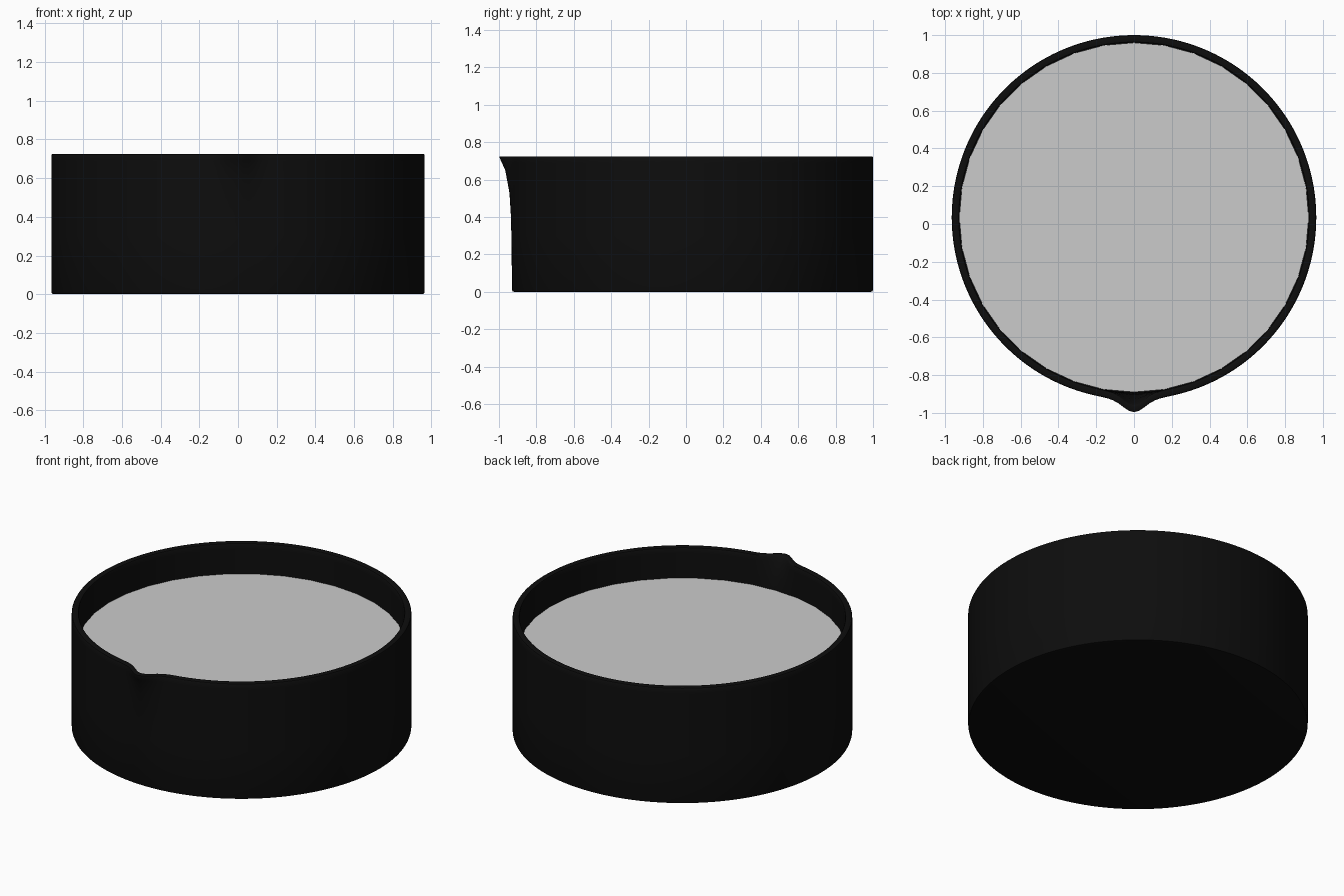
import bpy, bmesh, math

if "Cube" in bpy.data.objects:
    bpy.data.objects.remove(bpy.data.objects["Cube"])

SEG, CY = 216, 0.035          # ring resolution, bowl centre on y
H, R_OUT, R_IN = 0.725, 0.965, 0.925


def spout(x, z):
    """Outward push of the pouring lip, fading sideways and downwards."""
    keys = [(0, 0), (0.3, 0.05), (0.42, 0.1), (0.53, 0.2), (0.65, 0.52), (H, 1)]
    for (z0, f0), (z1, f1) in zip(keys, keys[1:]):
        if z <= z1:
            f = f0 + (f1 - f0) * (z - z0) / (z1 - z0)
            break
    else:
        f = 1
    return 0.07 * f * math.exp(-(x / 0.08) ** 2)


def finish(bm, name, angle):
    bmesh.ops.recalc_face_normals(bm, faces=bm.faces)
    me = bpy.data.meshes.new(name)
    bm.to_mesh(me)
    bm.free()
    ob = bpy.data.objects.new(name, me)
    bpy.context.collection.objects.link(ob)
    bpy.ops.object.select_all(action='DESELECT')
    ob.select_set(True)
    bpy.context.view_layer.objects.active = ob
    bpy.ops.object.shade_smooth_by_angle(angle=math.radians(angle))
    return ob


# Bowl: outer wall, rounded rim, inner wall and floor as lofted rings
levels = [0.3, 0.42, 0.53, 0.59, 0.65, 0.69]
profile = [(R_OUT - 0.012, 0), (R_OUT - 0.003, 0.003), (R_OUT, 0.012)]
profile += [(R_OUT, z) for z in levels]
profile += [(R_OUT, H - 0.008), (R_OUT - 0.003, H - 0.002), (R_OUT - 0.008, H),
            (R_IN + 0.008, H), (R_IN + 0.003, H - 0.002), (R_IN, H - 0.008)]
profile += [(R_IN, z) for z in reversed(levels)] + [(R_IN, 0.04)]

bm = bmesh.new()
rings = []
for r, z in profile:
    ring = []
    for i in range(SEG):
        a = 2 * math.pi * i / SEG
        x, y = r * math.cos(a), r * math.sin(a)
        if y < 0:
            y -= spout(x, z)
        ring.append(bm.verts.new((x, y + CY, z)))
    rings.append(ring)
for a, b in zip(rings, rings[1:]):
    for i in range(SEG):
        j = (i + 1) % SEG
        bm.faces.new((a[i], a[j], b[j], b[i]))
bm.faces.new(rings[0])
bm.faces.new(rings[-1])
bowl = finish(bm, "bowl", 40)

black = bpy.data.materials.new("black")
black.diffuse_color = (0.004, 0.004, 0.004, 1)
black.use_nodes = True
black.node_tree.nodes["Principled BSDF"].inputs["Base Color"].default_value = black.diffuse_color
bowl.data.materials.append(black)

# Filling: flat 36-sided surface set below the rim
bm = bmesh.new()
bmesh.ops.create_circle(bm, cap_ends=True, segments=36, radius=R_IN)
for v in bm.verts:
    v.co.y += CY
    v.co.z = 0.535
finish(bm, "filling_surface", 30)
